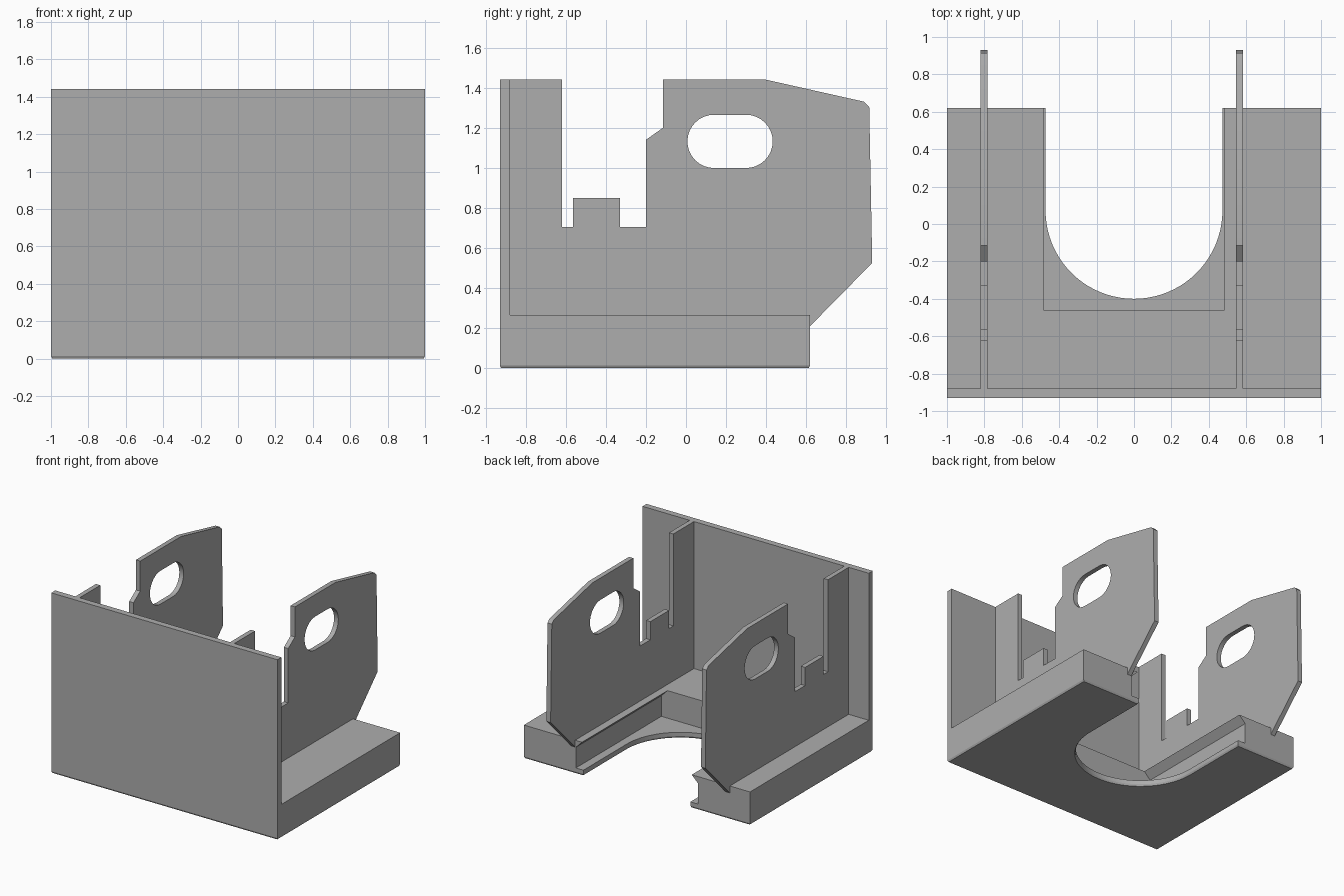
import bpy
import bmesh
from math import cos, sin, pi, radians

if "Cube" in bpy.data.objects:
    bpy.data.objects.remove(bpy.data.objects["Cube"])

grey = bpy.data.materials.new("plain_grey")
grey.use_nodes = True
grey.diffuse_color = (0.42, 0.42, 0.42, 1)
grey.node_tree.nodes["Principled BSDF"].inputs["Base Color"].default_value = (0.42, 0.42, 0.42, 1)


def loft(name, rings):
    """Closed solid skinned through rings with equal point counts."""
    bm = bmesh.new()
    loops = [[bm.verts.new(p) for p in ring] for ring in rings]
    for a, b in zip(loops, loops[1:]):
        for i in range(len(a)):
            j = (i + 1) % len(a)
            bm.faces.new((a[i], a[j], b[j], b[i]))
    bm.faces.new(loops[0])
    bm.faces.new(loops[-1])
    bmesh.ops.recalc_face_normals(bm, faces=bm.faces)
    mesh = bpy.data.meshes.new(name)
    bm.to_mesh(mesh)
    bm.free()
    mesh.materials.append(grey)
    obj = bpy.data.objects.new(name, mesh)
    bpy.context.collection.objects.link(obj)
    return obj


def activate(obj):
    bpy.ops.object.select_all(action='DESELECT')
    obj.select_set(True)
    bpy.context.view_layer.objects.active = obj


def cut(obj, cutter):
    cutter.hide_render = True
    mod = obj.modifiers.new("cut", 'BOOLEAN')
    mod.operation = 'DIFFERENCE'
    mod.solver = 'EXACT'
    mod.object = cutter
    activate(obj)
    bpy.ops.object.modifier_apply(modifier=mod.name)
    bpy.data.objects.remove(cutter)


def smooth(obj):
    activate(obj)
    bpy.ops.object.shade_smooth_by_angle(angle=radians(25))


FRONT, BACK, TOP = -0.93, 0.62, 0.265
CHAMFER = 0.014


def rectangle(z, inset=0.0):
    x, f, b = 1 - inset, FRONT + inset, BACK - inset
    return [(-x, f, z), (x, f, z), (x, b, z), (-x, b, z)]


def u_opening(z, grow=0.0):
    r = 0.473 + grow
    arc = [(r * cos(pi + pi * i / 40), 0.073 + r * sin(pi + pi * i / 40), z) for i in range(41)]
    return [(-r, 0.8, z)] + arc + [(r, 0.8, z)]


# Base slab with a chamfered underside
base = loft("base_slab", [rectangle(0, CHAMFER / 2), rectangle(CHAMFER), rectangle(TOP)])

# Undercut rectangular pocket, open at the back
half = [(0.485, 0.4), (0.485, TOP), (0.54, 0.21), (0.54, 0.045)]
section = half + [(-x, z) for x, z in reversed(half)]
cut(base, loft("pocket_cutter", [[(x, y, z) for x, z in section] for y in (-0.46, 0.8)]))

# Rounded opening through the bottom lip
cut(base, loft("opening_cutter", [u_opening(-CHAMFER, CHAMFER), u_opening(0, CHAMFER / 2),
                                  u_opening(CHAMFER), u_opening(0.15)]))
smooth(base)

# Front wall
loft("front_wall", [[(x, y, z) for x, y in ((-1, FRONT), (1, FRONT), (1, -0.88), (-1, -0.88))]
                    for z in (TOP, 1.44)])

# Two upright side plates with notched edges and a slot
profile = [(-0.88, 0.21), (-0.88, 1.44), (-0.62, 1.44), (-0.62, 0.705), (-0.565, 0.705),
           (-0.565, 0.85), (-0.33, 0.85), (-0.33, 0.705), (-0.2, 0.705), (-0.2, 1.14),
           (-0.115, 1.2), (-0.115, 1.44), (0.4, 1.44), (0.89, 1.33), (0.915, 1.305),
           (0.93, 0.525), (0.62, 0.21)]
slot = []
for centre, start in ((0.3, -pi / 2), (0.14, pi / 2)):
    for i in range(17):
        a = start + pi * i / 16
        slot.append((centre + 0.133 * cos(a), 1.132 + 0.133 * sin(a)))

for name, x in (("right_side_plate", -0.803), ("left_side_plate", 0.565)):
    plate = loft(name, [[(x + d, y, z) for y, z in profile] for d in (-0.019, 0.019)])
    cut(plate, loft("slot_cutter", [[(x + d, y, z) for y, z in slot] for d in (-0.1, 0.1)]))
    smooth(plate)
